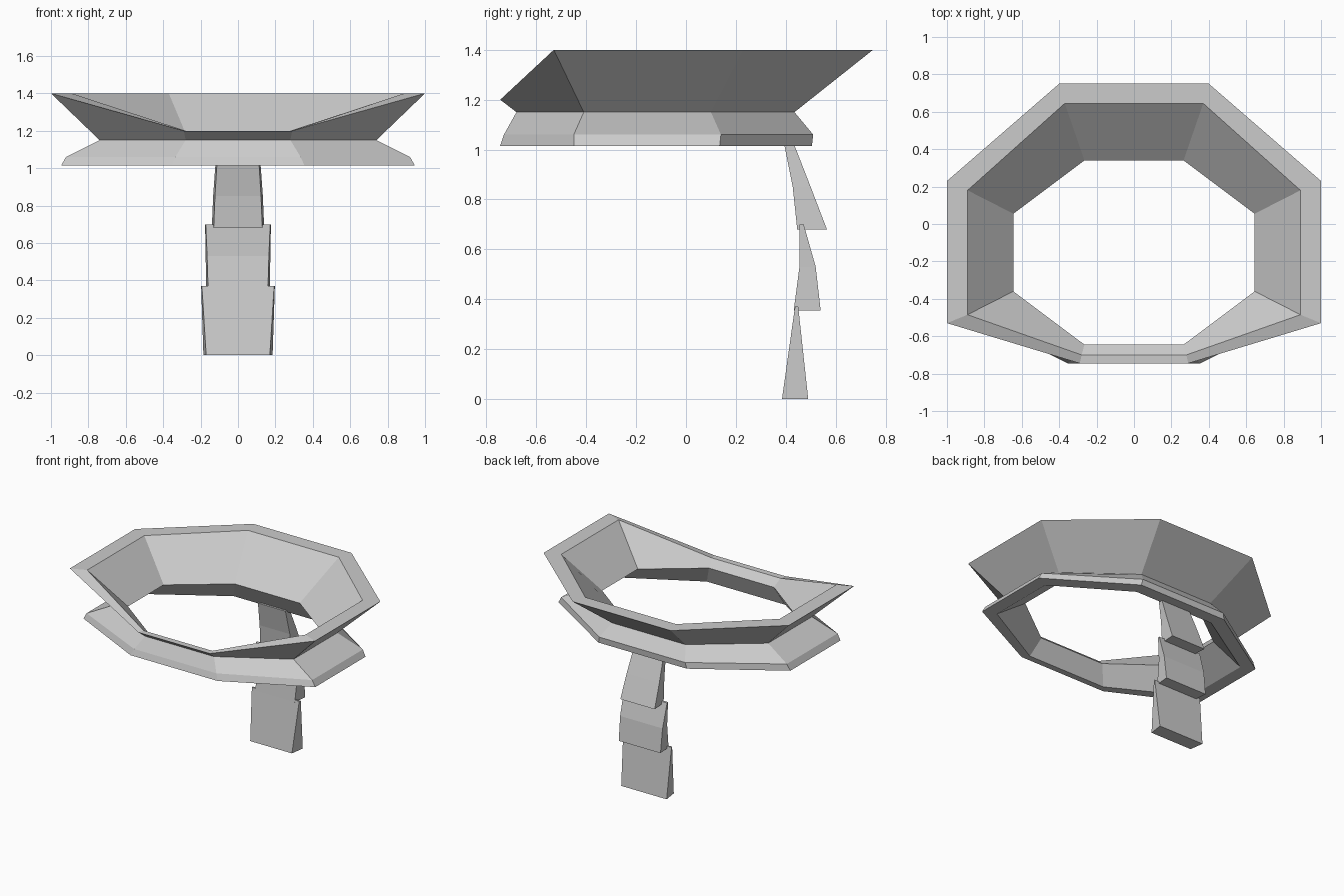
import bpy

if "Cube" in bpy.data.objects:
    bpy.data.objects.remove(bpy.data.objects["Cube"])


def make_object(name, verts, faces):
    mesh = bpy.data.meshes.new(name)
    mesh.from_pydata(verts, [], faces)
    mesh.update()
    obj = bpy.data.objects.new(name, mesh)
    bpy.context.collection.objects.link(obj)
    return obj


def loft(name, loops, closed):
    """Skin equal-length loops; join last to first if closed, else cap the ends."""
    n, m = len(loops[0]), len(loops)
    verts = [p for loop in loops for p in loop]
    faces = []
    for i in range(m if closed else m - 1):
        a, b = i * n, ((i + 1) % m) * n
        for j in range(n):
            k = (j + 1) % n
            faces.append((a + j, a + k, b + k, b + j))
    if not closed:
        faces += [tuple(reversed(range(n))), tuple(range((m - 1) * n, m * n))]
    return make_object(name, verts, faces)


def octagon(back, side_back, side_front, front, z, front_z=None):
    """Eight-sided loop mirrored in x, from four (x, y) corners on the right."""
    fz = z if front_z is None else front_z
    right = [(*front, fz), (*side_front, z), (*side_back, z), (*back, z)]
    return right + [(-x, y, h) for x, y, h in reversed(right)]


# Flared collar with a pinched waist and a lower flange; its front dips
collar = [
    octagon((.40, .75), (1.0, .23), (1.0, -.53), (.29, -.745), 1.40, 1.20),
    octagon((.30, .435), (.74, .10), (.74, -.41), (.28, -.68), 1.15),
    octagon((.35, .51), (.92, .14), (.92, -.45), (.335, -.73), 1.06),
    octagon((.36, .505), (.945, .135), (.945, -.45), (.355, -.745), 1.015),
    octagon((.325, .415), (.85, .09), (.85, -.41), (.32, -.70), 1.015),
    octagon((.265, .34), (.645, .055), (.645, -.36), (.265, -.645), 1.15),
    octagon((.37, .645), (.89, .18), (.89, -.485), (.28, -.70), 1.40, 1.20),
]
loft("collar", list(reversed(collar)), True)


# Hanging back strip: each row is z, front y, back y, front and back half width
def segment(name, rows):
    loops = [[(-wf, yf, z), (wf, yf, z), (wb, yb, z), (-wb, yb, z)]
             for z, yf, yb, wf, wb in rows]
    loft(name, loops, False)


segment("strip_top", [(.68, .446, .565, .13, .14),
                      (.85, .428, .50, .123, .133),
                      (1.03, .392, .43, .112, .12)])
segment("strip_middle", [(.355, .432, .54, .16, .17),
                         (.53, .455, .52, .165, .173),
                         (.70, .455, .472, .172, .176)])
segment("strip_bottom", [(0, .385, .49, .17, .185),
                         (.37, .437, .45, .193, .197)])
